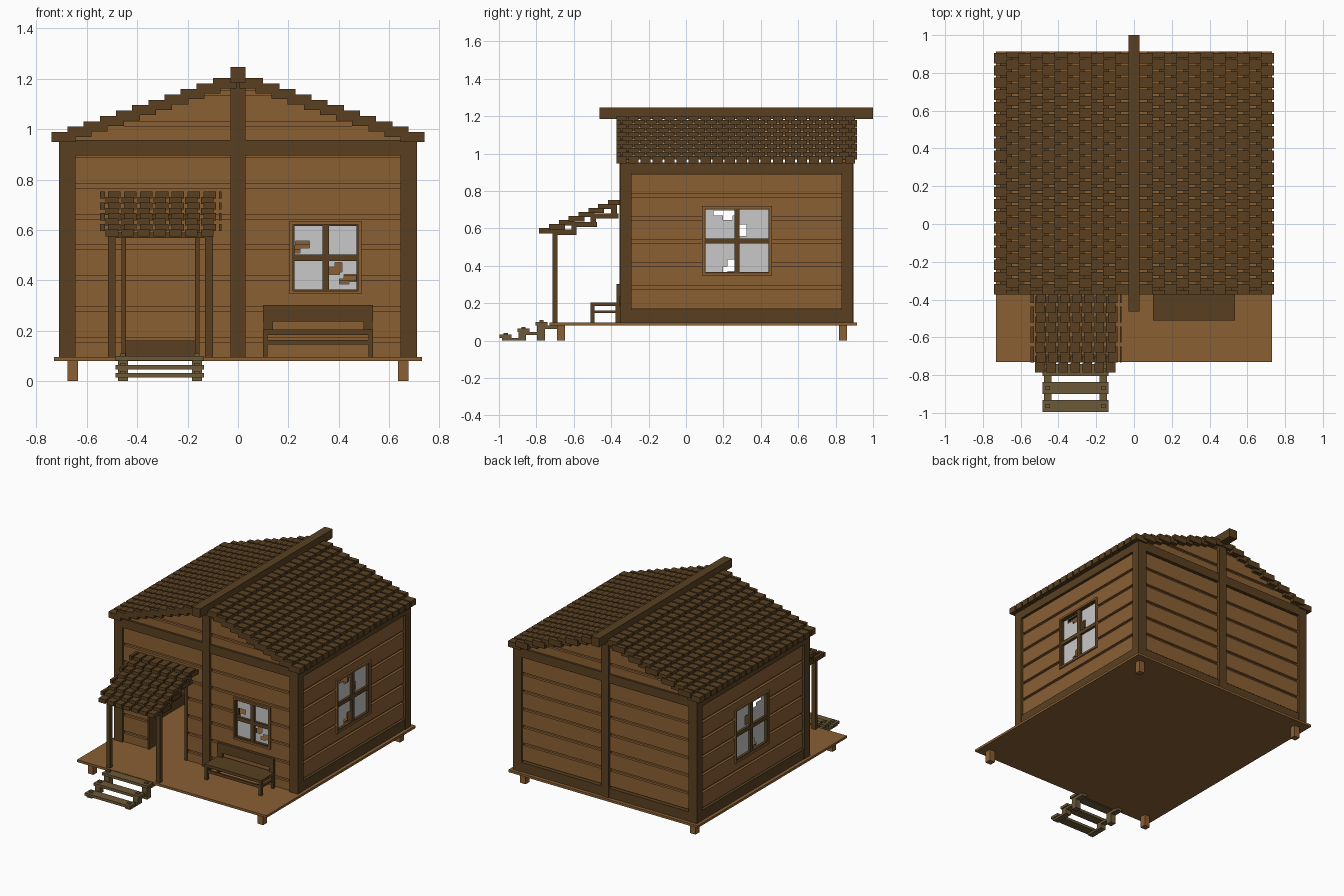
import bpy, bmesh, math
from mathutils import Matrix, Vector

if "Cube" in bpy.data.objects:
    bpy.data.objects.remove(bpy.data.objects["Cube"])


def material(name, rgb):
    m = bpy.data.materials.new(name)
    m.diffuse_color = (*rgb, 1)
    m.use_nodes = True
    m.node_tree.nodes["Principled BSDF"].inputs["Base Color"].default_value = m.diffuse_color
    return m


LIGHT = material("light brown wood", (0.255, 0.115, 0.034))
DARK = material("dark brown wood", (0.100, 0.051, 0.015))
WORN = material("weathered wood", (0.150, 0.100, 0.040))
GLASS = material("pale glass", (0.58, 0.58, 0.58))


def finish(name, bm, mat):
    me = bpy.data.meshes.new(name)
    bm.to_mesh(me)
    bm.free()
    me.materials.append(mat)
    ob = bpy.data.objects.new(name, me)
    bpy.context.collection.objects.link(ob)
    return ob


def boxes(name, mat, items):
    """One object from boxes given as (x0, x1, y0, y1, z0, z1)."""
    bm = bmesh.new()
    for x0, x1, y0, y1, z0, z1 in items:
        c = Vector((x0 + x1, y0 + y1, z0 + z1)) / 2
        s = (abs(x1 - x0), abs(y1 - y0), abs(z1 - z0), 1)
        bmesh.ops.create_cube(bm, size=1, matrix=Matrix.Translation(c) @ Matrix.Diagonal(s))
    return finish(name, bm, mat)


# Wall frames: u runs along the wall, d is depth inward from the post face
SIDES = {
    "front": lambda u, d: (u, -0.353 + d),
    "back": lambda u, d: (u, 0.893 - d),
    "right": lambda u, d: (0.71 - d, u),
    "left": lambda u, d: (-0.71 + d, u),
}


def on(side, u0, u1, d0, d1, z0, z1):
    (xa, ya), (xb, yb) = SIDES[side](u0, d0), SIDES[side](u1, d1)
    return (min(xa, xb), max(xa, xb), min(ya, yb), max(ya, yb), z0, z1)


def pieces(u0, u1, z0, z1, holes):
    """Split a rectangle around rectangular holes."""
    cuts = sorted({z0, z1} | {z for h in holes for z in h[2:] if z0 < z < z1})
    for a, b in zip(cuts, cuts[1:]):
        u = u0
        for h in sorted(holes):
            if h[2] < (a + b) / 2 < h[3]:
                yield u, h[0], a, b
                u = h[1]
        yield u, u1, a, b


GROOVES = [0.163 + 0.1225 * k for k in range(9)]


def bands(z0, z1):
    g = [z for z in GROOVES if z0 + 0.02 < z < z1 - 0.02]
    return zip([z0] + [z + 0.009 for z in g], [z - 0.009 for z in g] + [z1])


def plank_wall(side, u0, u1, holes):
    items = [on(side, a, b, 0.015, 0.055, c, d)
             for z0, z1 in bands(0.095, 0.95) for a, b, c, d in pieces(u0, u1, z0, z1, holes)]
    items += [on(side, a, b, 0.032, 0.045, c, d) for a, b, c, d in pieces(u0, u1, 0.095, 0.95, holes)]
    boxes(side + "_plank_wall", LIGHT, items)


def ring(side, h, t, d0, d1):
    u0, u1, z0, z1 = h
    return [on(side, u0, u0 + t, d0, d1, z0, z1), on(side, u1 - t, u1, d0, d1, z0, z1),
            on(side, u0 + t, u1 - t, d0, d1, z0, z0 + t), on(side, u0 + t, u1 - t, d0, d1, z1 - t, z1)]


def window(side, h, broken):
    """Trim, cross bars and four panes; broken lists (pane, u0, u1, v0, v1) gaps."""
    u0, u1, z0, z1 = h
    um, zm, t = (u0 + u1) / 2, (z0 + z1) / 2, 0.013
    boxes(side + "_window_trim", LIGHT, ring(side, h, t, 0.004, 0.062))
    inner = (u0 + t, u1 - t, z0 + t, z1 - t)
    boxes(side + "_window_bars", DARK, ring(side, inner, 0.006, 0.012, 0.05) + [
        on(side, um - 0.013, um + 0.013, 0.012, 0.05, z0 + t, z1 - t),
        on(side, u0 + t, u1 - t, 0.014, 0.048, zm - 0.013, zm + 0.013)])
    bm, n = bmesh.new(), 14
    for pane in range(4):
        pu = u0 + t if pane % 2 == 0 else um
        pz = z0 + t if pane < 2 else zm
        w, hgt = um - u0 - t, zm - z0 - t
        for i in range(n):
            for j in range(n):
                f, g = (i + 0.5) / n, (j + 0.5) / n
                if any(p == pane and a < f < b and c < g < d for p, a, b, c, d in broken):
                    continue
                q = [(i, j), (i + 1, j), (i + 1, j + 1), (i, j + 1)]
                bm.faces.new([bm.verts.new((*SIDES[side](pu + w * a / n, 0.03), pz + hgt * b / n)) for a, b in q])
    bmesh.ops.remove_doubles(bm, verts=bm.verts, dist=1e-5)
    bmesh.ops.recalc_face_normals(bm, faces=bm.faces)
    finish(side + "_window_glass", bm, GLASS)


# Deck and its feet
boxes("deck", LIGHT, [(-0.73, 0.73, -0.73, 0.914, 0.08, 0.096)])
boxes("deck_feet", LIGHT, [(x - 0.021, x + 0.021, y - 0.021, y + 0.021, 0, 0.08)
                           for x in (-0.655, 0.655) for y in (-0.668, 0.84)])

# Walls with door and window openings
door = (-0.46, -0.155, 0.095, 0.64)
front_win = (0.205, 0.49, 0.345, 0.635)
side_win = (0.085, 0.46, 0.347, 0.72)
plank_wall("front", -0.66, 0.66, [door, front_win])
plank_wall("back", -0.66, 0.66, [])
for s in ("left", "right"):
    plank_wall(s, -0.31, 0.85, [side_win])
    window(s, side_win, [(2, 0.3, 0.9, 0.75, 0.92), (2, 0.55, 0.85, 0.62, 0.78), (3, 0.1, 0.3, 0.12, 0.5),
                         (0, 0.55, 0.75, 0, 0.22), (0, 0.68, 0.9, 0.1, 0.42)])
window("front", front_win, [(2, 0.0, 0.25, 0.15, 0.35), (2, 0.1, 0.5, 0.28, 0.52), (1, 0.1, 0.4, 0.5, 0.72),
                            (1, 0.3, 0.5, 0.6, 0.85), (1, 0.4, 0.75, 0.2, 0.38), (1, 0.55, 0.9, 0.3, 0.48)])
boxes("door_frame", DARK, [on("front", -0.462, -0.445, 0.008, 0.085, 0.096, 0.64),
                           on("front", -0.17, -0.153, 0.008, 0.085, 0.096, 0.64),
                           on("front", -0.462, -0.153, 0.008, 0.085, 0.64, 0.657)])

# Gables, tapered to the roof slope
for s in ("front", "back"):
    items = [on(s, -1, 1, 0.015, 0.055, a, b) for a, b in bands(0.94, 1.19)]
    items.append(on(s, -1, 1, 0.032, 0.045, 0.94, 1.19))
    ob = boxes(s + "_gable", LIGHT, items)
    for v in ob.data.vertices:
        v.co.x = math.copysign(min(0.69, 0.74 - (v.co.z - 0.955) / 0.335), v.co.x)

# Timber frame
boxes("corner_posts", DARK, [(min(s * 0.645, s * 0.71), max(s * 0.645, s * 0.71), y, y + 0.062, 0.096, 0.955)
                             for s in (-1, 1) for y in (-0.353, 0.831)])
boxes("center_posts", DARK, [on(s, -0.03, 0.03, -0.002, 0.06, 0.096, 1.19) for s in ("front", "back")])
boxes("top_beams", DARK, [on(s, -0.646, 0.646, 0.001, 0.06, 0.895, 0.956) for s in ("front", "back")]
      + [on(s, -0.292, 0.832, 0.001, 0.06, 0.893, 0.952) for s in ("left", "right")])
boxes("sill_beams", DARK, [on("back", -0.646, 0.646, 0.003, 0.06, 0.096, 0.162)]
      + [on(s, -0.292, 0.832, 0.003, 0.06, 0.096, 0.166) for s in ("left", "right")])
boxes("ridge_beam", DARK, [(-0.03, 0.03, -0.463, 1.0, 1.185, 1.246)])


def spans(a, b, pitch, gap, shifted):
    """Shingle intervals along one row, clipped to the row ends."""
    p = a - (pitch / 2 if shifted else 0)
    while p < b - 0.005:
        lo, hi = max(a, p), min(b, p + pitch - gap)
        if hi - lo > 0.008:
            yield lo, hi
        p += pitch


# Main roof: stepped rows of shingles on both slopes
tiles = []
for i in range(11):
    x, z = 0.74 - 0.064 * i, 0.948 + 0.0214 * i
    for a, b in spans(-0.372, 0.914, 0.0643, 0.01, i % 2):
        w = min(0.095, x)
        tiles += [(x - w, x, a, b, z, z + 0.04), (-x, w - x, a, b, z, z + 0.04)]
boxes("main_roof_shingles", DARK, tiles)

# Porch roof, stepped bearers and posts
tiles = []
for i in range(8):
    y, z, e = -0.785 + 0.0525 * i, 0.574 + 0.0214 * i, 0.022 * (i % 2)
    for a, b in spans(-0.525 - e, -0.087 + e, 0.063, 0.013, i % 2):
        tiles.append((a, b, y, min(y + 0.085, -0.34), z, z + 0.028))
boxes("porch_roof_shingles", DARK, tiles)
frame = []
for x in (-0.5, -0.115):
    for y0, y1, z0, z1 in ((-0.715, -0.688, 0.096, 0.585), (-0.715, -0.585, 0.566, 0.594),
                           (-0.612, -0.585, 0.59, 0.635), (-0.6, -0.475, 0.607, 0.635),
                           (-0.51, -0.48, 0.63, 0.68), (-0.49, -0.36, 0.652, 0.68), (-0.4, -0.37, 0.67, 0.725)):
        frame.append((x - 0.015, x + 0.015, y0, y1, z0, z1))
frame.append((-0.5, -0.115, -0.712, -0.691, 0.568, 0.59))
boxes("porch_posts_and_bearers", DARK, frame)

# Bench
bench = [(0.1, 0.535, -0.51, -0.355, 0.184, 0.204), (0.1, 0.535, -0.372, -0.354, 0.236, 0.302),
         (0.11, 0.525, -0.505, -0.492, 0.145, 0.164)]
for x0, x1 in ((0.1, 0.118), (0.517, 0.535)):
    bench += [(x0, x1, -0.51, -0.488, 0.096, 0.186), (x0, x1, -0.376, -0.354, 0.096, 0.186),
              (x0 + 0.002, x1 - 0.002, -0.5, -0.36, 0.147, 0.162)]
bench += [(x, x + 0.036, -0.371, -0.355, 0.2, 0.29) for x in (0.102, 0.497)]
boxes("bench", DARK, bench)

# Steps: treads, nail heads and supports
treads, nails, supports = [], [], []
for y, z in ((-0.996, 0.014), (-0.9, 0.046), (-0.805, 0.082)):
    treads.append((-0.485, -0.135, y, y + 0.064, z, z + 0.018))
    nails += [(x - 0.011, x + 0.011, y + 0.021, y + 0.043, z + 0.018, z + 0.027) for x in (-0.457, -0.163)]
for x in (-0.457, -0.163):
    for y0, y1, z0, z1 in ((-0.985, -0.86, 0, 0.014), (-0.895, -0.855, 0, 0.046), (-0.895, -0.76, 0.03, 0.046),
                           (-0.797, -0.755, 0, 0.082), (-0.797, -0.69, 0.062, 0.081)):
        supports.append((x - 0.02, x + 0.02, y0, y1, z0, z1))
boxes("step_treads", WORN, treads)
boxes("step_nail_heads", WORN, nails)
boxes("step_supports", WORN, supports)
